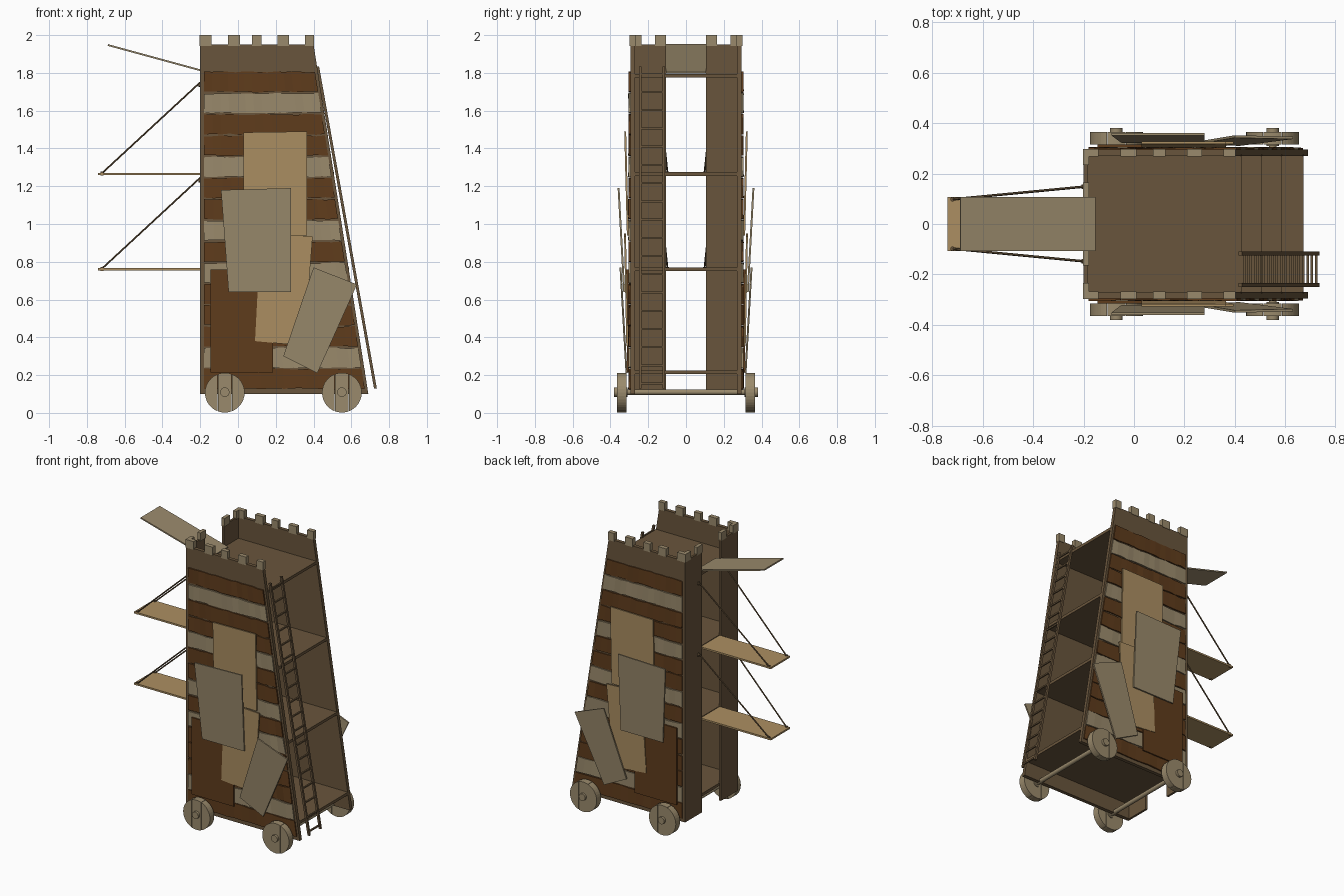
import bpy, bmesh, math, random
from mathutils import Vector

if "Cube" in bpy.data.objects:
    bpy.data.objects.remove(bpy.data.objects["Cube"])

random.seed(4)


def material(name, hexcol):
    m = bpy.data.materials.new(name)
    c = [int(hexcol[i:i + 2], 16) / 255 for i in (0, 2, 4)]
    m.diffuse_color = [((v + 0.055) / 1.055) ** 2.4 if v > 0.04 else v / 12.92 for v in c] + [1]
    m.use_nodes = True
    m.node_tree.nodes["Principled BSDF"].inputs["Base Color"].default_value = m.diffuse_color
    return m


WALL = material("wall brown", "69553c")
DARK = material("dark plank brown", "5f3c1c")
PALE = material("weathered wood", "9a8a6c")
TAN = material("tan wood", "ac8f62")


def finish(bm, name, mat):
    bmesh.ops.recalc_face_normals(bm, faces=bm.faces[:])
    me = bpy.data.meshes.new(name)
    bm.to_mesh(me)
    bm.free()
    me.materials.append(mat)
    ob = bpy.data.objects.new(name, me)
    bpy.context.collection.objects.link(ob)
    return ob


def add_prism(bm, pts, vec):
    a = [bm.verts.new(p) for p in pts]
    b = [bm.verts.new(Vector(p) + Vector(vec)) for p in pts]
    bm.faces.new(a)
    bm.faces.new(b[::-1])
    for i in range(len(a)):
        j = (i + 1) % len(a)
        bm.faces.new((a[i], b[i], b[j], a[j]))


def prism(name, pts, vec, mat):
    bm = bmesh.new()
    add_prism(bm, pts, vec)
    return finish(bm, name, mat)


def box(name, x0, x1, y0, y1, z0, z1, mat):
    return prism(name, [(x0, y0, z0), (x1, y0, z0), (x1, y1, z0), (x0, y1, z0)], (0, 0, z1 - z0), mat)


def rod(name, p, q, r, mat, n=8):
    p, q = Vector(p), Vector(q)
    d = q - p
    u = d.orthogonal().normalized()
    v = d.normalized().cross(u)
    pts = [p + r * (math.cos(t) * u + math.sin(t) * v)
           for t in (2 * math.pi * i / n for i in range(n))]
    ob = prism(name, pts, d, mat)
    bpy.context.view_layer.objects.active = ob
    ob.select_set(True)
    bpy.ops.object.shade_smooth_by_angle(angle=math.radians(50))
    ob.select_set(False)
    return ob


def back_x(z):
    """Sloping rear edge of the tower."""
    return 0.69 - (z - 0.1) * 0.29 / 1.85


# Floors
for z in (0.215, 0.76, 1.265, 1.785):
    prism("floor", [(-0.19, -0.275, z - 0.01), (back_x(z), -0.275, z - 0.01),
                    (back_x(z), 0.275, z - 0.01), (-0.19, 0.275, z - 0.01)], (0, 0, 0.02), WALL)


def plank(name, s, z0, z1, mat):
    """Rough board with an uneven face and ragged long edges."""
    n = 14
    bm = bmesh.new()
    rows = []
    for i in range(n + 1):
        t = i / n
        a = z0 + random.uniform(-0.001, 0.006)
        b = z1 - random.uniform(-0.001, 0.006)
        xa, xb = (-0.18 + t * (back_x(z) - 0.015 + 0.18) for z in (a, b))
        ya, yb = (s * (0.302 + random.uniform(-0.002, 0.004)) for _ in range(2))
        rows.append([bm.verts.new(p) for p in
                     ((xa, s * 0.29, a), (xa, ya, a), (xb, yb, b), (xb, s * 0.29, b))])
    for r, q in zip(rows, rows[1:]):
        for k in range(4):
            bm.faces.new((r[k], r[(k + 1) % 4], q[(k + 1) % 4], q[k]))
    bm.faces.new(rows[0])
    bm.faces.new(rows[-1])
    finish(bm, name, mat)


# Leaning cover boards: x,z corners, outer y at top, outer y at bottom, colour
BOARDS = [
    ("upper_tan_board", [(0.03, 0.94), (0.365, 0.94), (0.365, 1.49), (0.03, 1.485)], 0.327, 0.313, TAN),
    ("lower_tan_board", [(0.09, 0.38), (0.35, 0.355), (0.395, 0.935), (0.12, 0.95)], 0.328, 0.316, TAN),
    ("dark_board", [(-0.145, 0.215), (0.185, 0.215), (0.185, 0.76), (-0.145, 0.76)], 0.315, 0.313, DARK),
    ("large_pale_board", [(-0.05, 0.64), (0.28, 0.64), (0.28, 1.19), (-0.09, 1.18)], 0.362, 0.332, PALE),
    ("slanted_pale_board", [(0.24, 0.30), (0.42, 0.21), (0.63, 0.68), (0.40, 0.77)], 0.352, 0.320, PALE),
]
PITCH = (1.81 - 0.125) / 15
PALE_ROWS = (1, 5, 7, 10, 13)

for s in (-1, 1):
    # Side wall
    prism("side_wall", [(-0.2, s * 0.27, 0.1), (back_x(0.1), s * 0.27, 0.1),
                        (back_x(1.95), s * 0.27, 1.95), (-0.2, s * 0.27, 1.95)], (0, s * 0.025, 0), WALL)
    # Front wall half, leaving the central doorway
    box("front_wall", -0.2, -0.185, s * 0.105, s * 0.28, 0.1, 1.95, WALL)
    # Cladding
    for i in range(15):
        z = 0.125 + i * PITCH
        plank("cladding_plank", s, z, z + PITCH - 0.003, PALE if i in PALE_ROWS else DARK)
    for name, cs, yt, yb, mat in BOARDS:
        zs = [c[1] for c in cs]
        lo, hi = min(zs), max(zs)
        prism(name, [(x, s * (yb + (yt - yb) * (z - lo) / (hi - lo)), z) for x, z in cs],
              (0, -s * 0.01, 0), mat)
    # Battlements
    for x0, x1 in ((-0.203, -0.14), (-0.053, 0.01), (0.075, 0.125), (0.21, 0.27), (0.355, 0.403)):
        box("side_merlon", x0, x1, s * 0.267, s * 0.298, 1.942, 2.0, PALE)
    for y0, y1 in ((0.105, 0.165), (0.235, 0.267)):
        box("front_merlon", -0.203, -0.178, s * y0, s * y1, 1.942, 2.0, PALE)
    # Wheels made of three boards with a hub
    for cx in (-0.07, 0.55):
        bm = bmesh.new()
        R = 0.105
        for a, b in ((-1, -0.36), (-0.34, 0.34), (0.36, 1)):
            ts = [a + (b - a) * (1 - math.cos(math.pi * i / 10)) / 2 for i in range(11)]
            arc = [(t, math.sqrt(max(0, 1 - t * t))) for t in ts]
            loop = arc + [(t, -h) for t, h in reversed(arc) if h > 1e-6]
            add_prism(bm, [(cx + R * x, s * 0.316, 0.107 + R * z) for x, z in loop], (0, s * 0.048, 0))
        finish(bm, "wheel", PALE)
        rod("wheel_hub", (cx, s * 0.31, 0.11), (cx, s * 0.38, 0.11), 0.025, PALE, 16)

for cx in (-0.07, 0.55):
    rod("axle", (cx, -0.32, 0.11), (cx, 0.32, 0.11), 0.015, PALE, 12)

# Drawbridges with ropes
for z in (0.76, 1.265):
    box("drawbridge", -0.74, -0.19, -0.107, 0.107, z - 0.006, z + 0.006, TAN)
    for s in (-1, 1):
        top, low = (-0.2, s * 0.148, z + 0.485), (-0.72, s * 0.098, z + 0.004)
        rod("rope", top, low, 0.005, WALL, 6)
        rod("rope_knot", (-0.208, s * 0.148, z + 0.47), (-0.178, s * 0.148, z + 0.47), 0.009, WALL)
        rod("rope_knot", (-0.72, s * 0.098, z - 0.008), (-0.72, s * 0.098, z + 0.012), 0.009, WALL)

# Raised top ramp
prism("raised_ramp", [(-0.155, -0.107, 1.797), (-0.155, 0.107, 1.797),
                      (-0.69, 0.107, 1.943), (-0.69, -0.107, 1.943)], (0.002, 0, 0.009), PALE)


# Ladder
def ladder_x(z):
    return 0.735 - (z - 0.13) * 0.305 / 1.70


for y in (-0.25, -0.125):
    a, b = ladder_x(0.13), ladder_x(1.835)
    prism("ladder_rail", [(a - 0.015, y, 0.13), (a, y, 0.13), (b, y, 1.835), (b - 0.015, y, 1.835)],
          (0, 0.015, 0), WALL)
for i in range(18):
    z = 0.155 + i * 0.0965
    x = ladder_x(z) - 0.0075
    box("ladder_rung", x - 0.005, x + 0.005, -0.24, -0.12, z - 0.005, z + 0.005, WALL)
